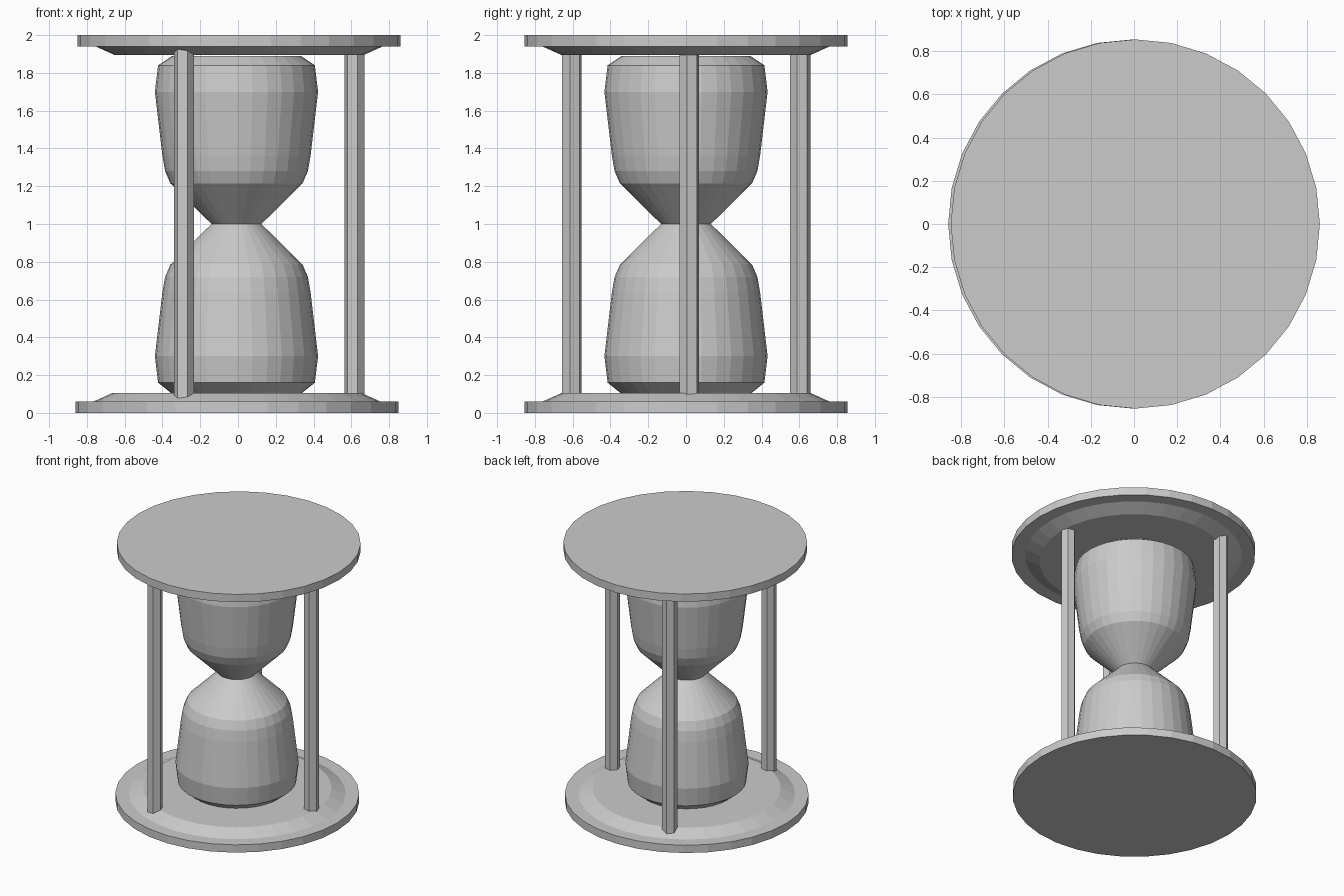
import bpy
import bmesh
import math

if "Cube" in bpy.data.objects:
    bpy.data.objects.remove(bpy.data.objects["Cube"])

SIDES = 32


def make_object(name, bm):
    bmesh.ops.recalc_face_normals(bm, faces=bm.faces[:])
    mesh = bpy.data.meshes.new(name)
    bm.to_mesh(mesh)
    bm.free()
    obj = bpy.data.objects.new(name, mesh)
    bpy.context.collection.objects.link(obj)
    return obj


def lathe(name, profile, sides, center=(0, 0), turn=0):
    """Revolve (radius, z) points around a vertical axis and cap both ends."""
    bm = bmesh.new()
    rings = []
    for r, z in profile:
        angles = [turn + 2 * math.pi * i / sides for i in range(sides)]
        rings.append([bm.verts.new((center[0] + r * math.cos(a),
                                    center[1] + r * math.sin(a), z)) for a in angles])
    for low, high in zip(rings, rings[1:]):
        for i in range(sides):
            j = (i + 1) % sides
            bm.faces.new((low[i], low[j], high[j], high[i]))
    bm.faces.new(rings[0])
    bm.faces.new(rings[-1])
    return make_object(name, bm)


def flip(profile):
    """Mirror a profile about the mid height z = 1."""
    return [(r, 2 - z) for r, z in reversed(profile)]


# End plates with a raised, bevelled centre
plate = [(0.855, 0), (0.855, 0.06), (0.76, 0.06), (0.66, 0.105)]
lathe("bottom_plate", plate, SIDES, (-0.006, 0))
lathe("top_plate", flip(plate), SIDES, (0.006, 0))

# Glass: two mirrored bulbs meeting at a sharp neck
bulb = [(0.34, 0.1), (0.415, 0.16), (0.432, 0.30), (0.392, 0.64),
        (0.378, 0.72), (0.35, 0.785), (0.132, 1.0)]
upper = flip(bulb)[1:]
upper[-1] = (0.34, 1.89)
lathe("glass_bulbs", bulb + upper, SIDES, (-0.008, 0))

# Three hexagonal posts between the plates
posts = {"right_post": (0.617, 0.018),
         "front_post": (-0.285, -0.605),
         "back_post": (-0.285, 0.605)}
for name, (x, y) in posts.items():
    lathe(name, [(0.054, 0.06), (0.054, 1.94)], 6, (x, y),
          math.atan2(y, x) + math.radians(45))
